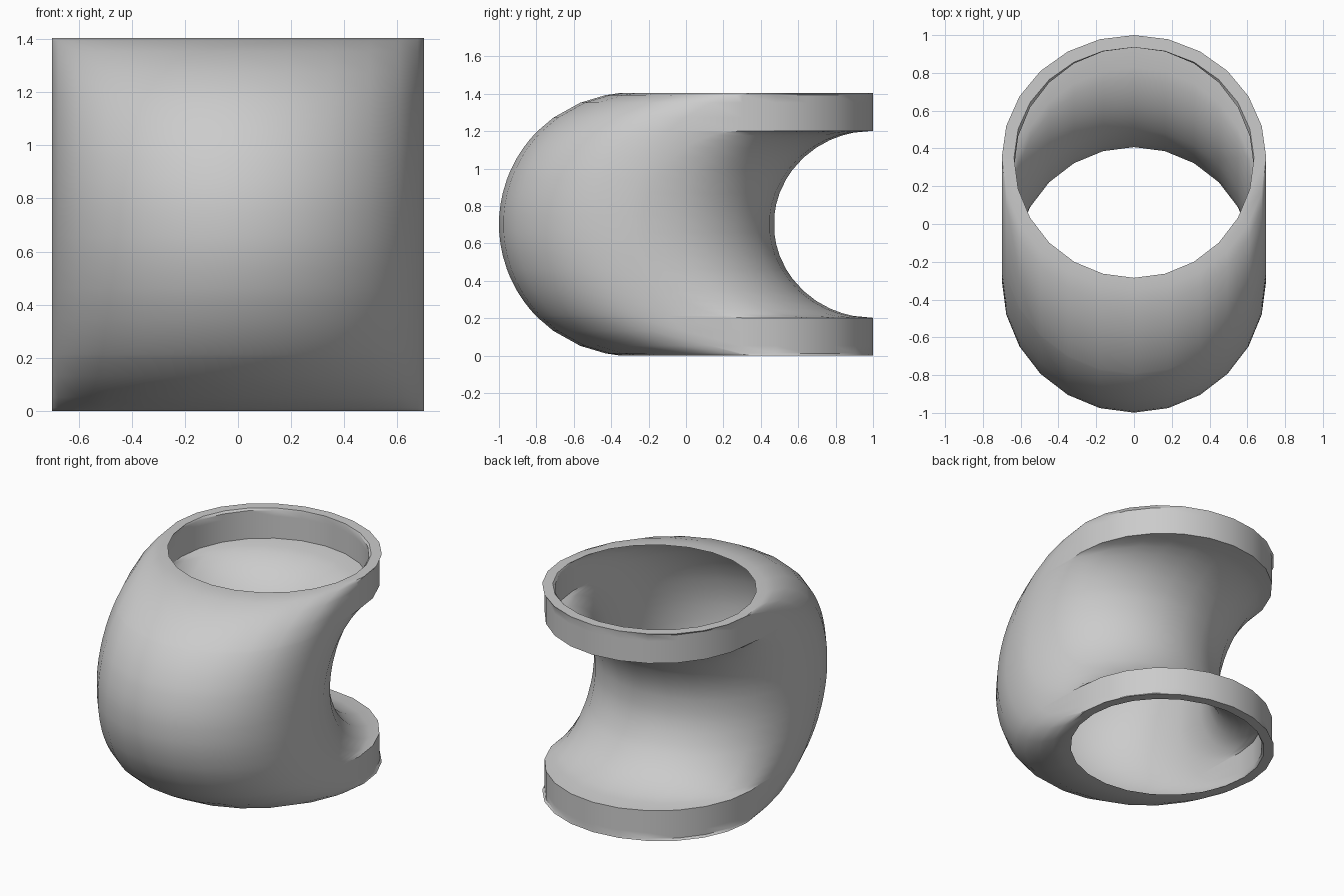
import bpy
import bmesh
from math import sqrt, sin, cos, pi

old = bpy.data.objects.get("Cube")
if old:
    bpy.data.objects.remove(old, do_unlink=True)

RADIUS, WALL, MID, STEPS = 0.7, 0.065, 0.7025, 12

grey = bpy.data.materials.new("plain grey")
grey.use_nodes = True
colour = (0.6, 0.6, 0.6, 1)
grey.diffuse_color = colour
grey.node_tree.nodes["Principled BSDF"].inputs["Base Color"].default_value = colour


def front_y(d):
    """Bulging front of the elbow at distance d from mid height."""
    return min(-0.35, -0.3 - RADIUS * sqrt(max(0, 1 - (d / MID) ** 2)))


def back_y(d):
    """Hollow back of the elbow, straight along the end collars."""
    return 1 - 0.53 * sqrt(max(0, 1 - (d / 0.5) ** 2))


def section(bm, z, inset):
    """Horizontal loop: a front and a back half circle joined by straight sides."""
    d = abs(z - MID)
    r = RADIUS - inset
    front = front_y(d) + inset + r
    back = back_y(d) - inset - r
    # where the halves would cross, meet them on a shared centre
    squash = 1.0
    if front > back:
        squash = (back + r - front) / r
    loop = []
    for i in range(STEPS + 1):
        a = pi * i / STEPS
        loop.append(bm.verts.new((r * cos(a), front - r * sin(a), z)))
    for i in range(STEPS + 1):
        a = pi * i / STEPS
        y = max(back, front + 0.002) if squash < 1 else back
        loop.append(bm.verts.new((-r * cos(a), y + (back + r - y) * sin(a), z)))
    return loop


def bridge(bm, a, b):
    n = len(a)
    for i in range(n):
        j = (i + 1) % n
        bm.faces.new((a[i], a[j], b[j], b[i]))


# Curved tube with an outer and an inner skin
offsets = [0.045, 0.105, 0.167, 0.24, 0.29, 0.357, 0.41, 0.45,
           0.475, 0.49, 0.5, 0.57, 0.65, 0.69, MID]
levels = sorted([MID - d for d in offsets] + [MID + d for d in offsets])

bm = bmesh.new()
outer = [section(bm, z, 0) for z in levels]
inner = [section(bm, z, WALL) for z in levels]
for k in range(len(levels) - 1):
    bridge(bm, outer[k], outer[k + 1])
    bridge(bm, inner[k + 1], inner[k])
# Flat rims around both openings
bridge(bm, outer[-1], inner[-1])
bridge(bm, inner[0], outer[0])
bmesh.ops.remove_doubles(bm, verts=bm.verts, dist=0.0005)
bmesh.ops.recalc_face_normals(bm, faces=bm.faces)

mesh = bpy.data.meshes.new("curved_tube")
bm.to_mesh(mesh)
bm.free()
mesh.materials.append(grey)
tube = bpy.data.objects.new("curved_tube", mesh)
bpy.context.collection.objects.link(tube)
bpy.context.view_layer.objects.active = tube
tube.select_set(True)
bpy.ops.object.shade_smooth_by_angle(angle=0.52)
